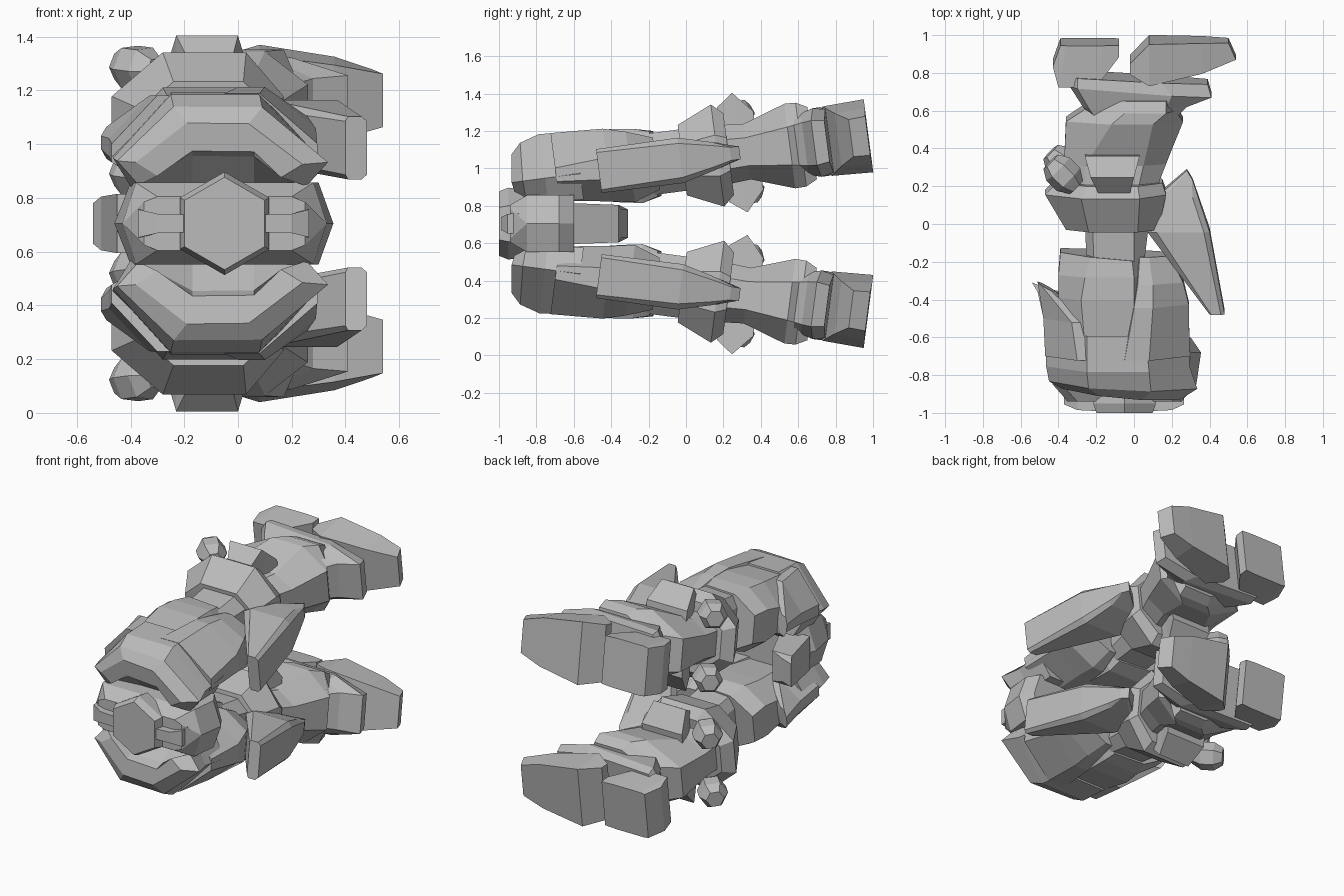
import bpy, bmesh, math
from mathutils import Matrix, Vector

grey = bpy.data.materials.new("plain grey")
grey.diffuse_color = (0.5, 0.5, 0.5, 1)

MID = 0.705                     # mirror height between both legs
TILT = math.atan(0.131)         # legs spread apart towards the feet
LEG = Matrix.Translation((0, 0, 1.047)) @ Matrix.Rotation(TILT, 4, 'X')
FLIP = Matrix.Translation((0, 0, MID)) @ Matrix.Scale(-1, 4, (0, 0, 1)) @ Matrix.Translation((0, 0, -MID))
BODY = Matrix.Translation((0, 0, MID))


def band(ya, x0, xa, xb, x1, w, s, yb=None, inner=None):
    """Eight sided section across y; yb skews the right end, inner sets the lower half height."""
    yb = ya if yb is None else yb
    v = w if inner is None else inner
    pts = [(x0, s * w), (xa, w), (xb, w), (x1, s * w),
           (x1, -s * v), (xb, -v), (xa, -v), (x0, -s * v)]
    return [(x, ya + (yb - ya) * (x - x0) / (x1 - x0), z) for x, z in pts]


def arch(ya, yb, x0, xa, xb, x1, w, low, mid):
    """Shell section with an arched lower edge: low at the sides, mid in the centre."""
    pts = [(x0, 0), (xa, w), (xb, w), (x1, 0),
           (x1 - 0.08, low), (0.06, mid), (-0.17, mid), (x0 + 0.08, low)]
    return [(x, ya + (yb - ya) * (x - x0) / (x1 - x0), z) for x, z in pts]


def slab(xa, xb, ya, yb, wa, wb):
    """Four sided section across x."""
    return [(xa, ya, wa), (xb, yb, wb), (xb, yb, -wb), (xa, ya, -wa)]


def make(name, rings, matrix):
    bm = bmesh.new()
    loops = [[bm.verts.new(matrix @ Vector(p)) for p in r] for r in rings]
    n = len(loops[0])
    for a, b in zip(loops, loops[1:]):
        for i in range(n):
            j = (i + 1) % n
            bm.faces.new((a[i], a[j], b[j], b[i]))
    bm.faces.new(loops[0])
    bm.faces.new(loops[-1])
    bmesh.ops.remove_doubles(bm, verts=bm.verts, dist=0.0005)
    bmesh.ops.recalc_face_normals(bm, faces=bm.faces)
    me = bpy.data.meshes.new(name)
    bm.to_mesh(me)
    bm.free()
    me.materials.append(grey)
    bpy.context.collection.objects.link(bpy.data.objects.new(name, me))


def leg_part(name, rings):
    make("upper_" + name, rings, LEG)
    make("lower_" + name, rings, FLIP @ LEG)


# hip armour: front shell with a notch, left prong and right guard
leg_part("hip_shell", [
    arch(-0.88, -0.94, -0.38, -0.19, 0.04, 0.24, 0.15, -0.05, 0.045),
    arch(-0.84, -0.88, -0.45, -0.24, 0.09, 0.335, 0.205, -0.09, 0.02),
    arch(-0.76, -0.76, -0.465, -0.25, 0.08, 0.295, 0.238, -0.13, -0.10),
    arch(-0.57, -0.57, -0.47, -0.25, 0.06, 0.295, 0.222, -0.14, -0.14)])
leg_part("hip_prong", [
    band(-0.70, -0.47, -0.30, -0.18, -0.12, 0.228, 0.2, inner=0.12),
    band(-0.50, -0.48, -0.33, -0.26, -0.22, 0.20, 0.2, inner=0.14),
    band(-0.31, -0.51, -0.49, -0.44, -0.42, 0.06, 0.4, -0.36)])
leg_part("hip_guard", [
    band(-0.70, -0.10, -0.05, 0.08, 0.295, 0.235, 0.2, inner=0.13),
    band(-0.42, -0.04, 0.0, 0.10, 0.29, 0.222, 0.3, inner=0.17),
    band(-0.30, -0.01, 0.02, 0.10, 0.26, 0.19, 0.5),
    band(-0.16, 0.01, 0.03, 0.08, 0.19, 0.14, 0.6)])
# thigh, narrow neck above the knee and side flap
leg_part("thigh", [
    band(-0.62, -0.40, -0.26, 0.0, 0.06, 0.21, 0.4, inner=0.13),
    band(-0.38, -0.40, -0.28, 0.0, 0.06, 0.215, 0.4, inner=0.18),
    band(-0.26, -0.40, -0.26, 0.0, 0.06, 0.20, 0.5),
    band(-0.14, -0.39, -0.23, -0.01, 0.05, 0.175, 0.5, -0.18)])
leg_part("thigh_neck", [
    band(-0.22, -0.25, -0.21, 0.0, 0.05, 0.165, 0.6),
    band(0.02, -0.26, -0.22, 0.0, 0.08, 0.165, 0.6)])
leg_part("side_flap", [
    band(-0.47, 0.40, 0.41, 0.46, 0.48, 0.118, 0.85),
    band(-0.03, 0.07, 0.12, 0.37, 0.40, 0.122, 0.75),
    band(0.15, 0.12, 0.15, 0.31, 0.34, 0.075, 0.75),
    band(0.29, 0.28, 0.285, 0.305, 0.31, 0.035, 1, 0.24)])
# knee ring, knee caps on both faces, diagonal hexagonal bolts behind
leg_part("knee", [
    band(-0.02, -0.36, -0.24, 0.02, 0.13, 0.19, 0.45),
    band(0.17, -0.47, -0.28, 0.03, 0.17, 0.275, 0.4),
    band(0.23, -0.41, -0.25, 0.02, 0.15, 0.22, 0.4)])
leg_part("knee_cap", [
    band(0.20, -0.19, -0.19, -0.02, -0.02, 0.255, 1),
    band(0.29, -0.23, -0.23, 0.0, 0.0, 0.322, 1),
    band(0.39, -0.26, -0.26, 0.03, 0.03, 0.21, 1)])
for side, name in ((1, "outer_bolt"), (-1, "inner_bolt")):
    rings = []
    for t, r in ((-0.10, 0.05), (-0.04, 0.088), (0.04, 0.088), (0.095, 0.055)):
        rings.append([(-0.375 - 0.7 * t + 0.7 * r * math.cos(k * math.pi / 3),
                       0.292 + 0.7 * t + 0.7 * r * math.cos(k * math.pi / 3),
                       side * 0.20 + r * math.sin(k * math.pi / 3)) for k in range(6)])
    leg_part(name, rings)
# flared shin and ankle
leg_part("shin", [
    band(0.20, -0.38, -0.26, 0.02, 0.12, 0.16, 0.5),
    band(0.33, -0.37, -0.26, 0.05, 0.17, 0.15, 0.5),
    band(0.56, -0.36, -0.12, 0.10, 0.26, 0.228, 0.45),
    band(0.62, -0.27, -0.05, 0.17, 0.22, 0.226, 0.5),
    band(0.68, -0.20, -0.03, 0.17, 0.19, 0.195, 0.5)])
leg_part("ankle", [
    band(0.58, -0.22, -0.20, 0.15, 0.22, 0.15, 0.7),
    band(0.64, -0.27, -0.24, 0.17, 0.28, 0.165, 0.7),
    band(0.75, -0.34, -0.30, 0.20, 0.41, 0.185, 0.65, 0.69),
    band(0.80, -0.32, -0.30, 0.15, 0.39, 0.17, 0.65, 0.76)])
# foot: toe wedge and heel block
leg_part("toe", [
    slab(-0.02, -0.02, 0.82, 0.88, 0.175, 0.18),
    slab(0.08, 0.08, 0.76, 0.984, 0.187, 0.197),
    slab(0.36, 0.36, 0.82, 0.984, 0.142, 0.152),
    slab(0.54, 0.50, 0.89, 0.98, 0.10, 0.105)])
leg_part("heel", [
    slab(-0.43, -0.39, 0.86, 0.972, 0.15, 0.15),
    slab(-0.40, -0.36, 0.75, 0.972, 0.155, 0.155),
    slab(-0.20, -0.16, 0.75, 0.972, 0.155, 0.155),
    slab(-0.08, -0.08, 0.91, 0.972, 0.15, 0.15)])

# pelvis block between the legs
make("pelvis", [
    band(-0.94, -0.35, -0.30, 0.20, 0.25, 0.10, 0.8),
    band(-0.85, -0.43, -0.38, 0.28, 0.33, 0.152, 0),
    band(-0.68, -0.46, -0.40, 0.30, 0.355, 0.152, 0),
    band(-0.60, -0.43, -0.37, 0.25, 0.30, 0.152, 0)], BODY)
make("rear_plate", [
    band(-0.63, -0.45, -0.45, -0.25, -0.25, 0.11, 1),
    band(-0.36, -0.51, -0.51, -0.37, -0.37, 0.10, 1),
    band(-0.31, -0.54, -0.54, -0.45, -0.45, 0.075, 1, -0.345)], BODY)
# hexagonal buckle with side bars
make("buckle", [[(-0.05 + r * math.sin(k * math.pi / 3), y, r * math.cos(k * math.pi / 3))
                 for k in range(6)]
                for y, r in ((-0.86, 0.18), (-0.95, 0.192), (-1.0, 0.172))], BODY)
make("belt_bar", [
    slab(-0.37, -0.37, -0.955, -0.87, 0.052, 0.056),
    slab(-0.30, -0.30, -0.985, -0.88, 0.036, 0.036),
    slab(-0.20, -0.20, -0.99, -0.89, 0.034, 0.034),
    slab(0.10, 0.10, -0.99, -0.89, 0.034, 0.034),
    slab(0.20, 0.20, -0.985, -0.88, 0.036, 0.036),
    slab(0.265, 0.265, -0.955, -0.87, 0.052, 0.056)], BODY)
